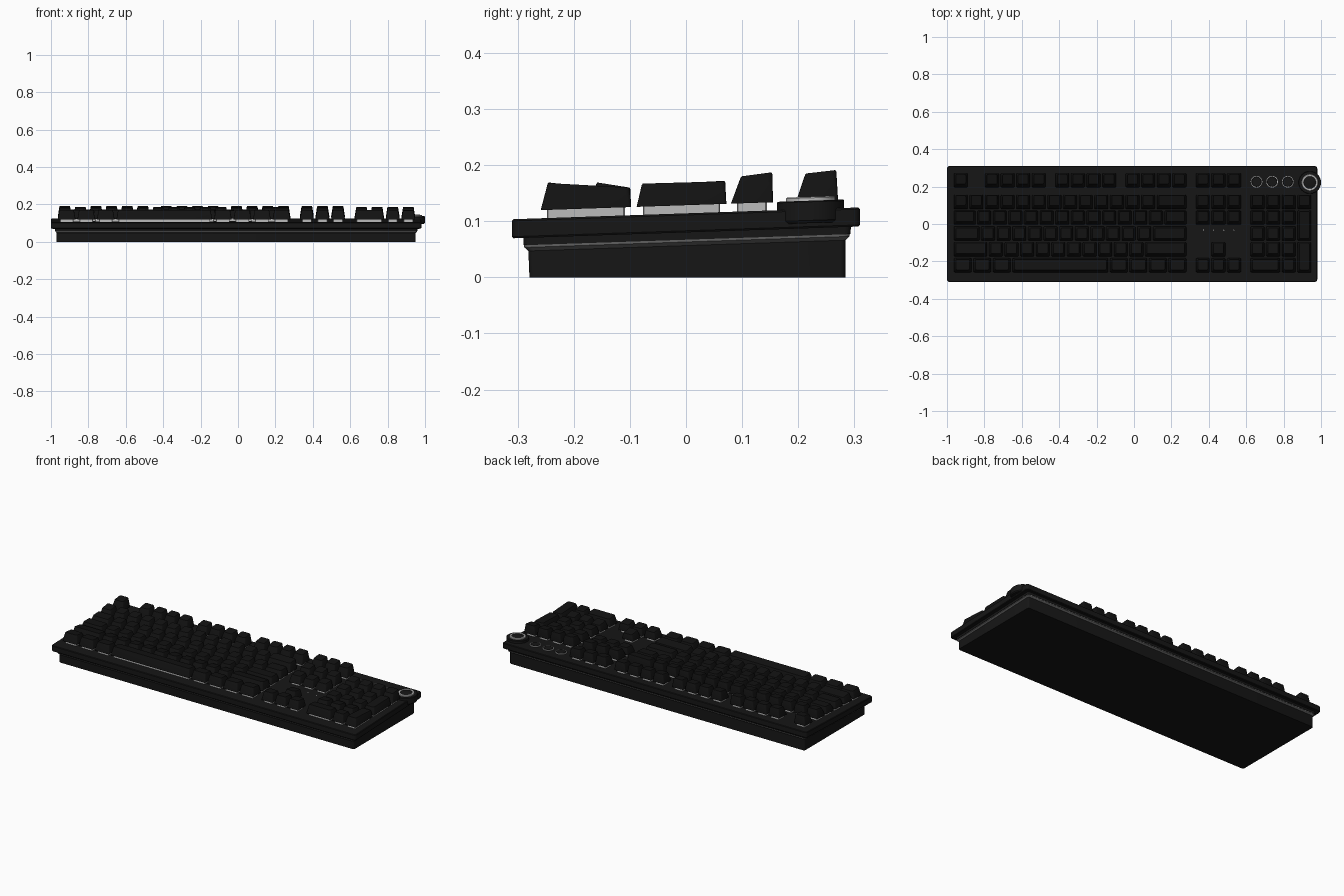
import bpy, bmesh, math

if "Cube" in bpy.data.objects:
    bpy.data.objects.remove(bpy.data.objects["Cube"])

SLOPE = 0.034          # tilt of the deck
DECK = 0.114           # deck height at y = 0
U = 0.0835             # key pitch in x
X0 = -0.968            # left edge of key field


def material(name, v):
    m = bpy.data.materials.new(name)
    m.diffuse_color = (v, v, v, 1)
    m.use_nodes = True
    m.node_tree.nodes["Principled BSDF"].inputs["Base Color"].default_value = m.diffuse_color
    return m


BLACK = material("black_plastic", 0.008)
CAP = material("keycap_black", 0.006)
TRIM = material("grey_trim", 0.12)
LIGHT = material("light_grey", 0.5)


def finish(bm, name, mat):
    bmesh.ops.recalc_face_normals(bm, faces=bm.faces)
    me = bpy.data.meshes.new(name)
    bm.to_mesh(me)
    bm.free()
    me.materials.append(mat)
    ob = bpy.data.objects.new(name, me)
    bpy.context.collection.objects.link(ob)
    return ob


def loft(bm, sections, seg=3):
    """Closed stack of rounded rectangles: (x0, x1, y0, y1, radius, z at y0, z at y1)."""
    rings = []
    for x0, x1, y0, y1, r, za, zb in sections:
        ring = []
        for k, (cx, cy) in enumerate([(x1 - r, y1 - r), (x0 + r, y1 - r),
                                      (x0 + r, y0 + r), (x1 - r, y0 + r)]):
            for i in range(seg + 1):
                a = (k + i / seg) * math.pi / 2
                x, y = cx + r * math.cos(a), cy + r * math.sin(a)
                ring.append(bm.verts.new((x, y, za + (zb - za) * (y - y0) / (y1 - y0))))
        rings.append(ring)
    n = len(rings[0])
    for a, b in zip(rings, rings[1:]):
        for i in range(n):
            bm.faces.new((a[i], a[(i + 1) % n], b[(i + 1) % n], b[i]))
    bm.faces.new(rings[0][::-1])
    bm.faces.new(rings[-1])


def deck(y, h=0.0):
    return DECK + SLOPE * y + h


def slab(x0, x1, y0, y1, r, h):
    """Section parallel to the tilted deck at offset h."""
    return (x0, x1, y0, y1, r, deck(y0, h), deck(y1, h))


def lathe(name, cx, cy, profile, mat, n=40, closed=False):
    """Revolved (radius, height above deck) profile, sheared to the deck tilt."""
    bm = bmesh.new()
    rings = []
    for r, h in profile:
        ring = []
        for i in range(n):
            a = 2 * math.pi * i / n
            y = cy + r * math.sin(a)
            ring.append(bm.verts.new((cx + r * math.cos(a), y, deck(y, h))))
        rings.append(ring)
    pairs = list(zip(rings, rings[1:]))
    if closed:
        pairs.append((rings[-1], rings[0]))
    for a, b in pairs:
        for i in range(n):
            bm.faces.new((a[i], a[(i + 1) % n], b[(i + 1) % n], b[i]))
    if not closed:
        bm.faces.new(rings[0][::-1])
        bm.faces.new(rings[-1])
    return finish(bm, name, mat)


def solid(name, mat, sections):
    bm = bmesh.new()
    loft(bm, sections)
    return finish(bm, name, mat)


# Base, trim strip, neck and upper case
solid("base", BLACK, [(-0.97, 0.95, -0.279, 0.284, 0.01, 0, 0),
                      slab(-0.97, 0.95, -0.281, 0.284, 0.01, -0.056)])
solid("trim_strip", TRIM, [slab(-0.97, 0.95, -0.281, 0.284, 0.01, -0.0575),
                           slab(-0.977, 0.957, -0.288, 0.291, 0.012, -0.051),
                           slab(-0.977, 0.957, -0.289, 0.292, 0.012, -0.047)])
solid("neck", BLACK, [slab(-0.979, 0.959, -0.29, 0.293, 0.012, -0.047),
                      slab(-0.979, 0.959, -0.29, 0.294, 0.012, -0.033)])
solid("upper_case", BLACK, [slab(-0.998, 0.978, -0.307, 0.307, 0.012, -0.034),
                            slab(-1.0, 0.98, -0.31, 0.31, 0.014, -0.031),
                            slab(-1.0, 0.98, -0.31, 0.31, 0.014, -0.003),
                            slab(-0.997, 0.977, -0.307, 0.307, 0.012, 0)])


# Keycaps and switches
def key(caps, switches, u, w, y0, y1, top):
    """u, w in key units; y0..y1 is the skirt depth; top = (y front, z front, y back, z back)."""
    x0, x1 = X0 + u * U + 0.005, X0 + (u + w) * U - 0.005
    ya, za, yb, zb = top
    t = 0.008
    loft(caps, [slab(x0, x1, y0, y1, 0.005, 0.0145),
                (x0 + t, x1 - t, ya - 0.001, yb + 0.001, 0.008, za - 0.003, zb - 0.003),
                (x0 + t + 0.002, x1 - t - 0.002, ya + 0.001, yb - 0.001, 0.007, za, zb)])
    m = 0.011
    loft(switches, [slab(x0 + m, x1 - m, y0 + m, y1 - m, 0.002, -0.001),
                    slab(x0 + m, x1 - m, y0 + m, y1 - m, 0.002, 0.015)], seg=1)


def run(start, *widths):
    out = []
    for w in widths:
        out.append((start, w))
        start += w
    return out


NAV, PAD = 15.5, 19.0
nav3 = run(NAV, 1, 1, 1)
pad3 = run(PAD, 1, 1, 1)
ones = lambda n: [1] * n
# name, centre y, top offsets (front y, front z, back y, back z), keys
ROWS = [
    ("function_row", 0.234, (-0.021, 0.185, 0.033, 0.191),
     run(0, 1) + run(2, *ones(4)) + run(6.5, *ones(4)) + run(11, *ones(4)) + nav3),
    ("number_row", 0.118, (-0.02, 0.180, 0.035, 0.187),
     run(0, *ones(13), 2) + nav3 + run(PAD, *ones(4))),
    ("upper_letter_row", 0.034, (-0.022, 0.169, 0.035, 0.172),
     run(0, 1.5, *ones(12), 1.5) + nav3 + pad3),
    ("home_row", -0.05, (-0.028, 0.166, 0.03, 0.166),
     run(0, 1.75, *ones(11), 2.25) + pad3),
    ("lower_letter_row", -0.135, (-0.024, 0.169, 0.035, 0.160),
     run(0, 2.25, *ones(10), 2.75) + run(NAV + 1, 1) + pad3),
    ("bottom_row", -0.22, (-0.026, 0.169, 0.032, 0.163),
     run(0, 1.25, 1.25, 1.25, 6.25, 1.25, 1.25, 1.25, 1.25) + nav3 + run(PAD, 2, 1)),
]
for name, c, (fa, za, fb, zb), keys in ROWS:
    caps, sw = bmesh.new(), bmesh.new()
    for u, w in keys:
        key(caps, sw, u, w, c - 0.038, c + 0.037, (c + fa, za, c + fb, zb))
    finish(caps, name + "_keycaps", CAP)
    finish(sw, name + "_switches", LIGHT)

# Double-height number pad keys
caps, sw = bmesh.new(), bmesh.new()
key(caps, sw, PAD + 3, 1, -0.088, 0.072, (-0.078, 0.167, 0.069, 0.171))
key(caps, sw, PAD + 3, 1, -0.259, -0.098, (-0.246, 0.168, -0.101, 0.160))
finish(caps, "tall_pad_keycaps", CAP)
finish(sw, "tall_pad_switches", LIGHT)

# Indicator lights
for i in range(4):
    lathe(f"indicator_light_{i + 1}", 0.372 + i * 0.054, -0.033,
          [(0.003, -0.002), (0.003, 0.001)], LIGHT, n=12)

# Media buttons with light rings
for i in range(3):
    x = 0.655 + i * 0.0835
    lathe(f"media_button_{i + 1}", x, 0.226,
          [(0.027, -0.002), (0.027, 0.003), (0.025, 0.005)], BLACK)
    lathe(f"media_button_ring_{i + 1}", x, 0.226,
          [(0.027, -0.002), (0.027, 0.004), (0.031, 0.004), (0.031, -0.002)], LIGHT, closed=True)

# Volume knob: housing, light ring, centre cap
KX, KY = 0.94, 0.222
lathe("knob_housing", KX, KY, [(0.056, -0.025), (0.06, -0.02), (0.06, 0.013), (0.058, 0.015)],
      BLACK, n=48)
lathe("knob_ring", KX, KY, [(0.033, 0.012), (0.033, 0.021), (0.035, 0.022), (0.042, 0.022),
                            (0.044, 0.02), (0.044, 0.012)], LIGHT, n=48, closed=True)
lathe("knob_cap", KX, KY, [(0.033, 0.012), (0.033, 0.019), (0.031, 0.02)], BLACK, n=48)

# Smooth the rounded corners, keep edges crisp
bpy.ops.object.select_all(action='SELECT')
bpy.context.view_layer.objects.active = bpy.data.objects["upper_case"]
bpy.ops.object.shade_smooth_by_angle(angle=math.radians(32))
